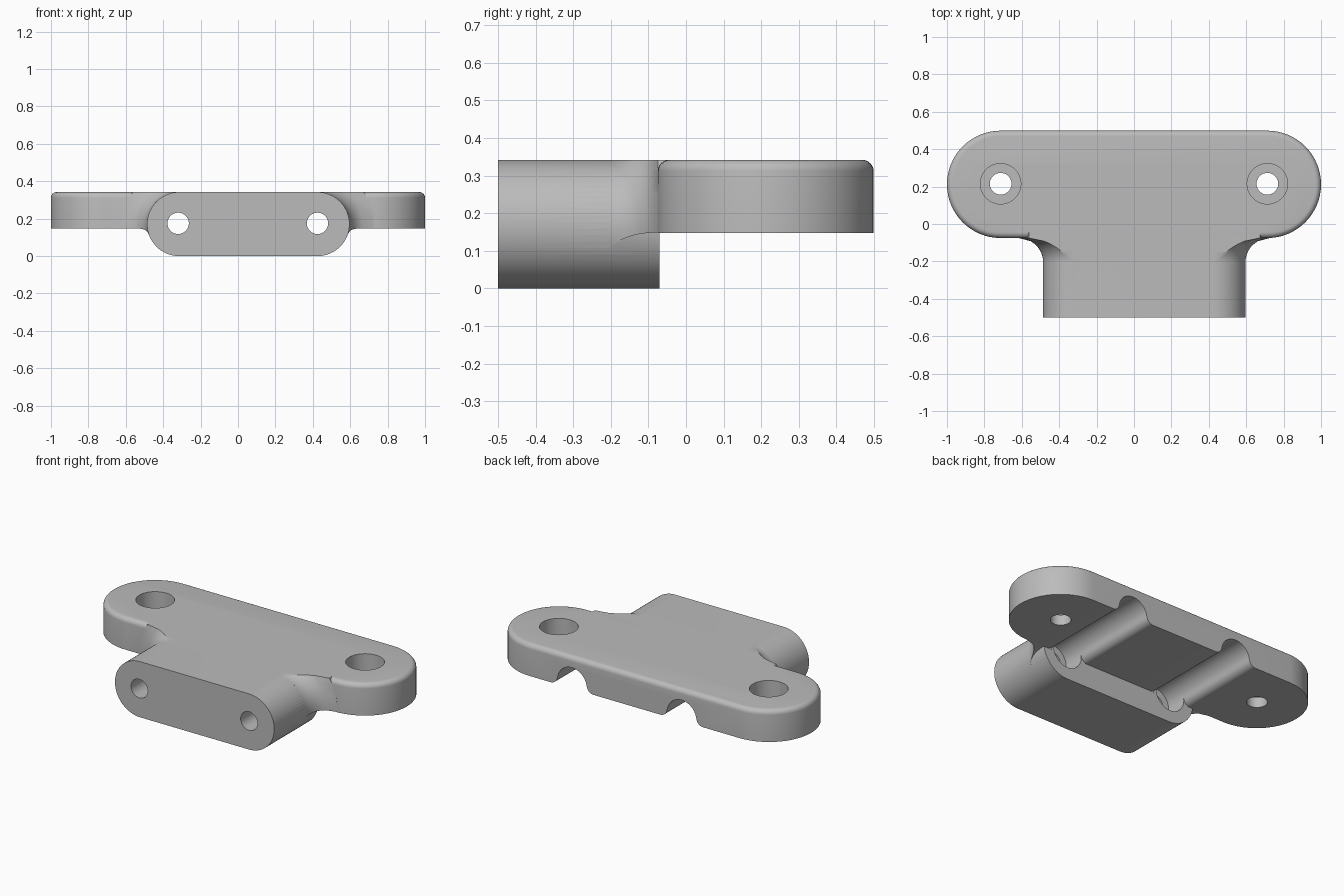
import bpy, bmesh
from math import sin, cos, pi, sqrt, asin, radians

cube = bpy.data.objects.get("Cube")
if cube:
    bpy.data.objects.remove(cube, do_unlink=True)

TOP, UNDER = 0.342, 0.147          # plate top and underside
MID = TOP / 2                      # bar axis height
BAR_X, BAR_HALF = 0.055, 0.37      # bar centre and half length between end arcs
BLEND = 0.13                       # blend radius between bar and plate
FRONT = -0.075                     # plate front wall
BOLTS = (-0.32, 0.425)             # bolt bores along y
BORE_Z = 0.175


def loft(name, sections):
    """Solid skinned through equal-length closed sections."""
    bm = bmesh.new()
    rings = [[bm.verts.new(p) for p in s] for s in sections]
    n = len(rings[0])
    for a, b in zip(rings, rings[1:]):
        for i in range(n):
            j = (i + 1) % n
            bm.faces.new((a[i], a[j], b[j], b[i]))
    bm.faces.new(rings[0])
    bm.faces.new(rings[-1])
    bmesh.ops.recalc_face_normals(bm, faces=bm.faces)
    mesh = bpy.data.meshes.new(name)
    bm.to_mesh(mesh)
    bm.free()
    obj = bpy.data.objects.new(name, mesh)
    bpy.context.collection.objects.link(obj)
    return obj


def stadium(cx, cy, half, r, seg=32):
    """Slot outline; half = 0 gives a circle."""
    pts = []
    for side, start in ((1, -pi / 2), (-1, pi / 2)):
        for i in range(seg + 1):
            if half == 0 and i == seg:
                continue
            a = start + pi * i / seg
            pts.append((cx + side * half + r * cos(a), cy + r * sin(a)))
    return pts


def along_y(name, outline, y0, y1):
    return loft(name, [[(x, y, z) for x, z in outline] for y in (y0, y1)])


def along_z(name, outline, z0, z1):
    return loft(name, [[(x, y, z) for x, y in outline] for z in (z0, z1)])


def combine(target, other, operation):
    mod = target.modifiers.new(operation.lower(), 'BOOLEAN')
    mod.operation, mod.solver, mod.object = operation, 'EXACT', other
    bpy.context.view_layer.objects.active = target
    bpy.ops.object.modifier_apply(modifier=mod.name)
    bpy.data.objects.remove(other, do_unlink=True)


# Rounded plate with a softened top rim
RIM, STEPS, END_R = 0.03, 6, 0.287
levels = [(UNDER, 0)]
for i in range(STEPS + 1):
    a = pi / 2 * i / STEPS
    levels.append((TOP - RIM + RIM * sin(a), RIM * (1 - cos(a))))
plate = loft("mounting_bracket", [
    [(x, y, z) for x, y in stadium(0, FRONT + END_R, 1 - END_R, END_R - inset)]
    for z, inset in levels])

# Front clamp bar
bar = along_y("clamp_bar", stadium(BAR_X, MID, BAR_HALF, MID), -0.5, FRONT + 0.005)


# Concave blend where the bar flares into the plate
def blend_section(y, grow, low):
    r = MID + grow
    hi, lo = asin(min(1, (TOP - MID) / r)), asin((low - MID) / r)
    arc = [(BAR_HALF + r * cos(lo + (hi - lo) * i / 20),
            MID + r * sin(lo + (hi - lo) * i / 20)) for i in range(21)]
    arc[-1] = (arc[-1][0], TOP)
    outline = arc + [(-x, z) for x, z in reversed(arc)]
    return [(BAR_X + x, y, z) for x, z in outline]


sections = []
for i in range(13):
    a = pi / 2 * i / 12
    low = 0.09 + 0.059 * sin(a)
    sections.append(blend_section(FRONT - BLEND * cos(a) ** 1.0 if i < 12 else FRONT,
                                  BLEND * (1 - sqrt(max(0, 1 - (1 - cos(a)) ** 2))), low))
sections.append(blend_section(FRONT + RIM + 0.005, BLEND, 0.149))
blend = loft("bar_blend", sections)

combine(plate, blend, 'UNION')
combine(plate, bar, 'UNION')

# Bolt bores, head pockets and flared channels under the plate
HEAD_R, FLARE = 0.1, 0.045
for x0 in BOLTS:
    half = [(HEAD_R * cos(a), BORE_Z + HEAD_R * sin(a))
            for a in (radians(90 - 80 * i / 14) for i in range(15))]
    half += [(HEAD_R + FLARE + FLARE * cos(a), UNDER + FLARE + FLARE * sin(a))
             for a in (pi + pi / 2 * i / 8 for i in range(1, 9))]
    half.append((HEAD_R + FLARE, UNDER - 0.05))
    outline = half + [(-x, z) for x, z in reversed(half[1:])]
    channel = along_y("channel_cutter", [(x0 + x, z) for x, z in outline],
                      FRONT + 0.0055, 0.6)
    pocket = along_y("pocket_cutter", stadium(x0, BORE_Z, 0, HEAD_R), -0.2, 0.1)
    bore = along_y("bore_cutter", stadium(x0, BORE_Z, 0, 0.057), -0.6, 0.1)
    for cutter in (channel, pocket, bore):
        combine(plate, cutter, 'DIFFERENCE')

# Counterbored screw holes at the plate ends
for side in (-1, 1):
    cx, cy = side * (1 - END_R), FRONT + END_R + 0.003
    for name, r, z in (("screw_cutter", 0.058, 0), ("recess_cutter", 0.108, 0.21)):
        combine(plate, along_z(name, stadium(cx, cy, 0, r), z, 0.5), 'DIFFERENCE')

# Grey material and smooth rounded walls
grey = bpy.data.materials.new("plain_grey")
grey.use_nodes = True
colour = (0.5, 0.5, 0.5, 1)
grey.diffuse_color = colour
grey.node_tree.nodes["Principled BSDF"].inputs["Base Color"].default_value = colour
plate.data.materials.clear()
plate.data.materials.append(grey)
for poly in plate.data.polygons:
    poly.material_index = 0
bpy.ops.object.select_all(action='DESELECT')
plate.select_set(True)
bpy.context.view_layer.objects.active = plate
bpy.ops.object.shade_smooth_by_angle(angle=radians(30))
